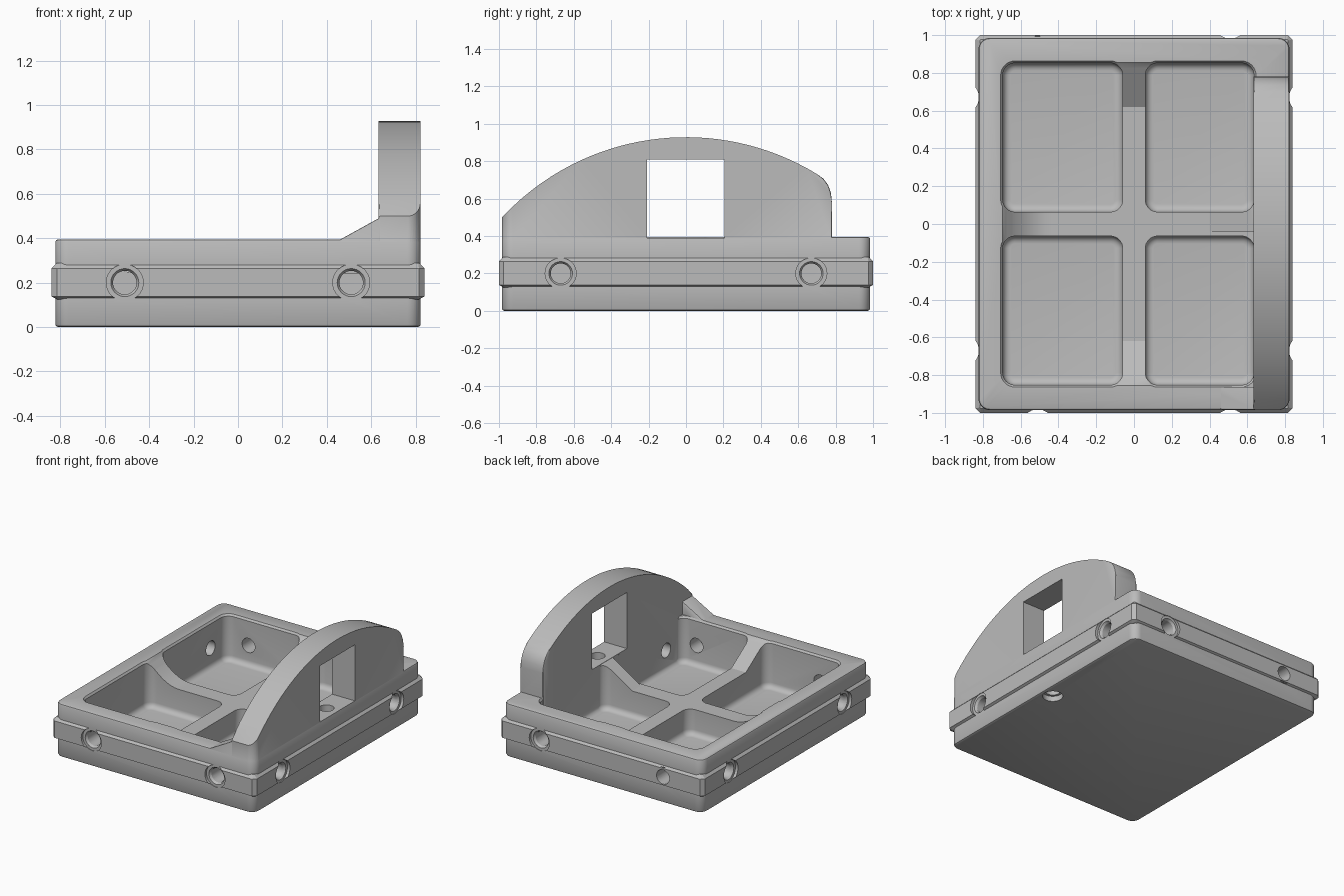
import bpy, bmesh, math
from mathutils import Matrix, Vector

if "Cube" in bpy.data.objects:
    bpy.data.objects.remove(bpy.data.objects["Cube"])

HX, HY, TOP = 0.823, 0.985, 0.395
WALL_IN, WALL_OUT = 0.633, 0.821
DIP = 0.24

grey = bpy.data.materials.new("plain grey")
grey.use_nodes = True
grey.diffuse_color = (0.5, 0.5, 0.5, 1)
grey.node_tree.nodes["Principled BSDF"].inputs["Base Color"].default_value = (0.5, 0.5, 0.5, 1)


def to_object(name, bm):
    bmesh.ops.recalc_face_normals(bm, faces=bm.faces)
    mesh = bpy.data.meshes.new(name)
    bm.to_mesh(mesh)
    bm.free()
    mesh.materials.append(grey)
    obj = bpy.data.objects.new(name, mesh)
    bpy.context.collection.objects.link(obj)
    return obj


def rounded_stack(name, centre, hx, hy, r, layers, seg=8):
    """Loft rounded rectangles; each layer is (height, outward offset)."""
    bm = bmesh.new()
    rings = []
    for z, off in layers:
        ring = []
        rad = max(r + off, 0.004)
        for k, (sx, sy) in enumerate([(1, 1), (-1, 1), (-1, -1), (1, -1)]):
            for i in range(seg + 1):
                a = math.pi / 2 * (k + i / seg)
                x = sx * (hx + off - rad) + rad * math.cos(a)
                y = sy * (hy + off - rad) + rad * math.sin(a)
                ring.append(bm.verts.new((centre[0] + x, centre[1] + y, z)))
        rings.append(ring)
    n = len(rings[0])
    for a, b in zip(rings, rings[1:]):
        for i in range(n):
            bm.faces.new((a[i], a[(i + 1) % n], b[(i + 1) % n], b[i]))
    bm.faces.new(rings[0])
    bm.faces.new(rings[-1])
    return to_object(name, bm)


def prism(name, profile, axis, lo, hi, bevel=0.0):
    """Extrude a (horizontal, height) profile along x or y."""
    bm = bmesh.new()

    def place(p, d):
        return (d, p[0], p[1]) if axis == "x" else (p[0], d, p[1])
    a = [bm.verts.new(place(p, lo)) for p in profile]
    b = [bm.verts.new(place(p, hi)) for p in profile]
    caps = [bm.faces.new(a), bm.faces.new(b)]
    n = len(a)
    for i in range(n):
        bm.faces.new((a[i], a[(i + 1) % n], b[(i + 1) % n], b[i]))
    if bevel:
        edges = [e for f in caps for e in f.edges]
        bmesh.ops.bevel(bm, geom=edges, offset=bevel, segments=2, affect="EDGES", profile=0.5)
    return to_object(name, bm)


def box(name, x, y, z):
    return prism(name, [(x[0], z[0]), (x[1], z[0]), (x[1], z[1]), (x[0], z[1])], "y", *y)


def cone(name, start, direction, length, r1, r2):
    bm = bmesh.new()
    d = Vector(direction)
    turn = d.to_track_quat("Z", "Y").to_matrix().to_4x4()
    bmesh.ops.create_cone(bm, cap_ends=True, segments=32, radius1=r1, radius2=r2, depth=length,
                          matrix=Matrix.Translation(Vector(start) + d * length / 2) @ turn)
    return to_object(name, bm)


def combine(target, other, operation):
    mod = target.modifiers.new("join", "BOOLEAN")
    mod.operation, mod.object, mod.solver = operation, other, "EXACT"
    bpy.context.view_layer.update()
    graph = bpy.context.evaluated_depsgraph_get()
    mesh = bpy.data.meshes.new_from_object(target.evaluated_get(graph))
    target.modifiers.clear()
    target.data = mesh
    bpy.data.objects.remove(other)


# Tray body with its raised belt
tray = rounded_stack("tray", (0, 0), HX, HY, 0.06,
                     [(0, -0.012), (0.004, -0.004), (0.012, 0), (TOP - 0.012, 0), (TOP - 0.004, -0.004), (TOP, -0.012)])
belt = rounded_stack("belt", (0, 0), 0.84, 1.0, 0.025,
                     [(0.125, -0.024), (0.138, 0), (0.264, 0), (0.288, -0.024)], seg=1)
combine(tray, belt, "UNION")

# Four compartments with filleted floors and chamfered rims
floor, fillet = 0.05, 0.04
layers = []
for i in range(6):
    a = math.pi / 2 * i / 5
    layers.append((floor + fillet * (1 - math.cos(a)), -fillet * (1 - math.sin(a))))
layers += [(TOP - 0.014, 0), (TOP + 0.006, 0.016), (0.5, 0.016)]
for x0, x1 in [(-0.695, -0.06), (0.06, 0.635)]:
    for sy in (-1, 1):
        pocket = rounded_stack("pocket", ((x0 + x1) / 2, sy * 0.458), (x1 - x0) / 2, 0.394, 0.065, layers)
        combine(tray, pocket, "DIFFERENCE")

# Lowered dividers, ramping up to the rim
dip_long = prism("dip", [(-0.93, 0.445), (-0.62, DIP), (0.62, DIP), (0.93, 0.445)], "x", -0.1, 0.1)
combine(tray, dip_long, "DIFFERENCE")
ramp = []
for i in range(9):
    t = i / 8
    ramp.append((-0.71 + 0.27 * t, DIP + 0.17 * (1 - t) ** 2))
cross = [(-0.71, 0.5)] + ramp + [(0.4, DIP), (WALL_IN + 0.003, 0.39), (WALL_IN + 0.003, 0.5)]
combine(tray, prism("dip", cross, "y", -0.1, 0.1), "DIFFERENCE")
combine(tray, box("dip", (0.3, WALL_IN + 0.002), (-0.11, -0.04), (DIP + 0.0005, 0.51)), "DIFFERENCE")

# Arched side wall
R, PEAK = 1.343, 0.928
arc = []
for i in range(33):
    y = -HY + 0.001 + (0.7 + HY - 0.001) * i / 32
    arc.append((y, PEAK - R + math.sqrt(R * R - y * y)))
outline = [(-HY + 0.001, 0.045)] + arc
outline += [(0.735, 0.706), (0.76, 0.672), (0.775, 0.63), (0.78, 0.58), (0.78, 0.045)]
wall = prism("wall", outline, "x", WALL_IN, WALL_OUT, bevel=0.008)
corner = rounded_stack("corner", (0, 0), HX - 0.0015, HY - 0.0005, 0.06, [(-0.2, 0), (1.2, 0)])
combine(wall, corner, "INTERSECT")
combine(tray, wall, "UNION")

# Sloped gusset on the front rim
gusset = prism("gusset", [(0.4, 0.3), (0.46, TOP - 0.001), (WALL_IN + 0.01, 0.495), (WALL_IN + 0.01, 0.3)],
               "y", -HY + 0.002, -0.862, bevel=0.005)
combine(tray, gusset, "UNION")

# Window and the upright hole in its sill
combine(tray, box("window", (WALL_IN - 0.02, 0.9), (-0.208, 0.205), (0.39, 0.808)), "DIFFERENCE")
combine(tray, cone("sill_hole", (0.73, 0, -0.1), (0, 0, 1), 0.6, 0.052, 0.052), "DIFFERENCE")
combine(tray, cone("sill_sink", (0.73, 0, -0.02), (0, 0, 1), 0.06, 0.07, 0.07), "DIFFERENCE")

# Screw holes through the belt on all four sides
spots = []
for s in (-1, 1):
    for t in (-1, 1):
        spots.append(((t * 0.51, s * HY, 0.2), (0, -s, 0)))
        spots.append(((s * HX, t * 0.67, 0.2), (-s, 0, 0)))
for p, d in spots:
    p, d = Vector(p), Vector(d)
    combine(tray, cone("clearance", p - d * 0.1, d, 0.104, 0.083, 0.083), "DIFFERENCE")
    combine(tray, cone("sink", p - d * 0.01, d, 0.03, 0.072, 0.053), "DIFFERENCE")
    combine(tray, cone("bore", p - d * 0.02, d, 0.27, 0.053, 0.053), "DIFFERENCE")

# Smooth the fillets, keep the edges sharp
bpy.ops.object.select_all(action="DESELECT")
tray.select_set(True)
bpy.context.view_layer.objects.active = tray
bpy.ops.object.shade_smooth_by_angle(angle=math.radians(28))
